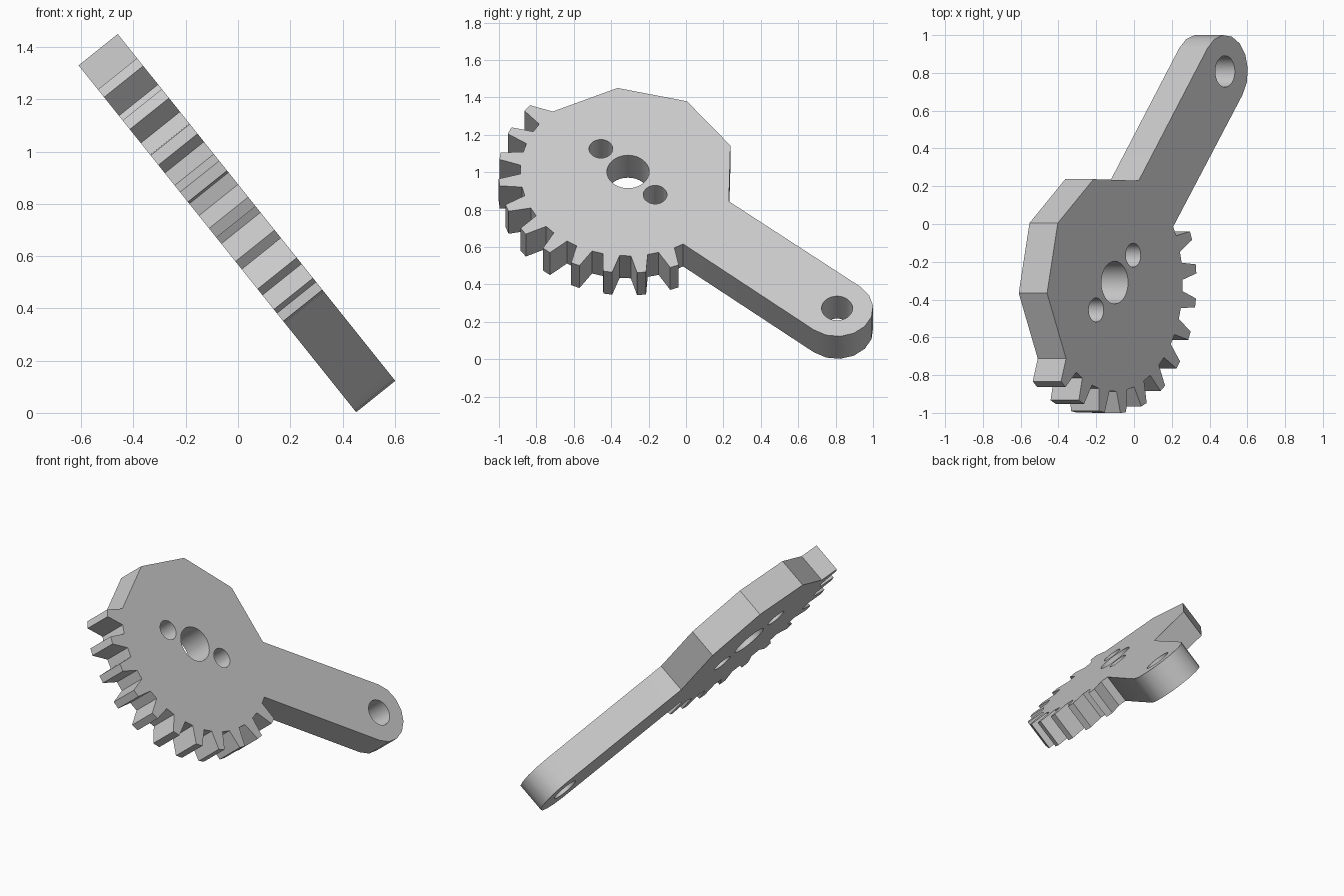
import bpy, bmesh
from math import radians, sin, cos
from mathutils import Matrix

if "Cube" in bpy.data.objects:
    bpy.data.objects.remove(bpy.data.objects["Cube"])

ROOT, TIP, THICK = 0.576, 0.693, 0.192
ARM_ANGLE, ARM_LEN, ARM_R = -39.9, 1.457, 0.193


def polar(r, deg, centre=(0, 0)):
    return (centre[0] + r * cos(radians(deg)), centre[1] + r * sin(radians(deg)))


def circle(r, centre, n=32):
    return [polar(r, 360 * i / n, centre) for i in range(n)]


# Outline of the sector gear, anticlockwise from the arm end
pin = polar(ARM_LEN, ARM_ANGLE)
outline = [polar(ARM_R, ARM_ANGLE - 90 + 180 * i / 8, pin) for i in range(9)]

# Plain faceted back of the hub
outline += [polar(ROOT, -20.6 + 38.73 * i) for i in range(5)]

# Eleven tapered teeth at 15 degree pitch
for i in range(11):
    mid = 141 + 15 * i
    if i:
        outline.append(polar(ROOT, mid - 4.5))
    outline += [polar(TIP, mid - 2), polar(TIP, mid + 2), polar(ROOT, mid + 4.5)]
outline.append(polar(ROOT, -59.2))

# Shaft hole, two bolt holes and the arm pin hole
holes = [circle(0.113, (0, 0)), circle(0.0635, (-0.145, 0.157)),
         circle(0.0635, (0.145, -0.157)), circle(0.083, pin)]

# Fill the profile and extrude it into a plate
bm = bmesh.new()
edges = []
for loop in [outline] + holes:
    vs = [bm.verts.new((x, y, 0)) for x, y in loop]
    edges += [bm.edges.new((vs[i - 1], vs[i])) for i in range(len(vs))]
bmesh.ops.triangle_fill(bm, use_beauty=True, edges=edges, normal=(0, 0, 1))
ext = bmesh.ops.extrude_face_region(bm, geom=bm.faces[:], use_keep_orig=True)
moved = [g for g in ext["geom"] if isinstance(g, bmesh.types.BMVert)]
bmesh.ops.translate(bm, verts=moved, vec=(0, 0, -THICK))
bmesh.ops.recalc_face_normals(bm, faces=bm.faces[:])

# Tilt the plate into its resting pose
s, c = 0.625, 0.781
bm.transform(Matrix(((0, -s, c, -0.102), (1, 0, 0, -0.31),
                     (0, c, s, 1.0025), (0, 0, 0, 1))))

mesh = bpy.data.meshes.new("sector_gear_arm")
bm.to_mesh(mesh)
bm.free()
gear = bpy.data.objects.new("sector_gear_arm", mesh)
bpy.context.collection.objects.link(gear)

grey = bpy.data.materials.new("light_grey")
grey.diffuse_color = (0.6, 0.6, 0.6, 1)
grey.use_nodes = True
grey.node_tree.nodes["Principled BSDF"].inputs["Base Color"].default_value = grey.diffuse_color
mesh.materials.append(grey)

bpy.context.view_layer.objects.active = gear
gear.select_set(True)
bpy.ops.object.shade_smooth_by_angle(angle=radians(25))
